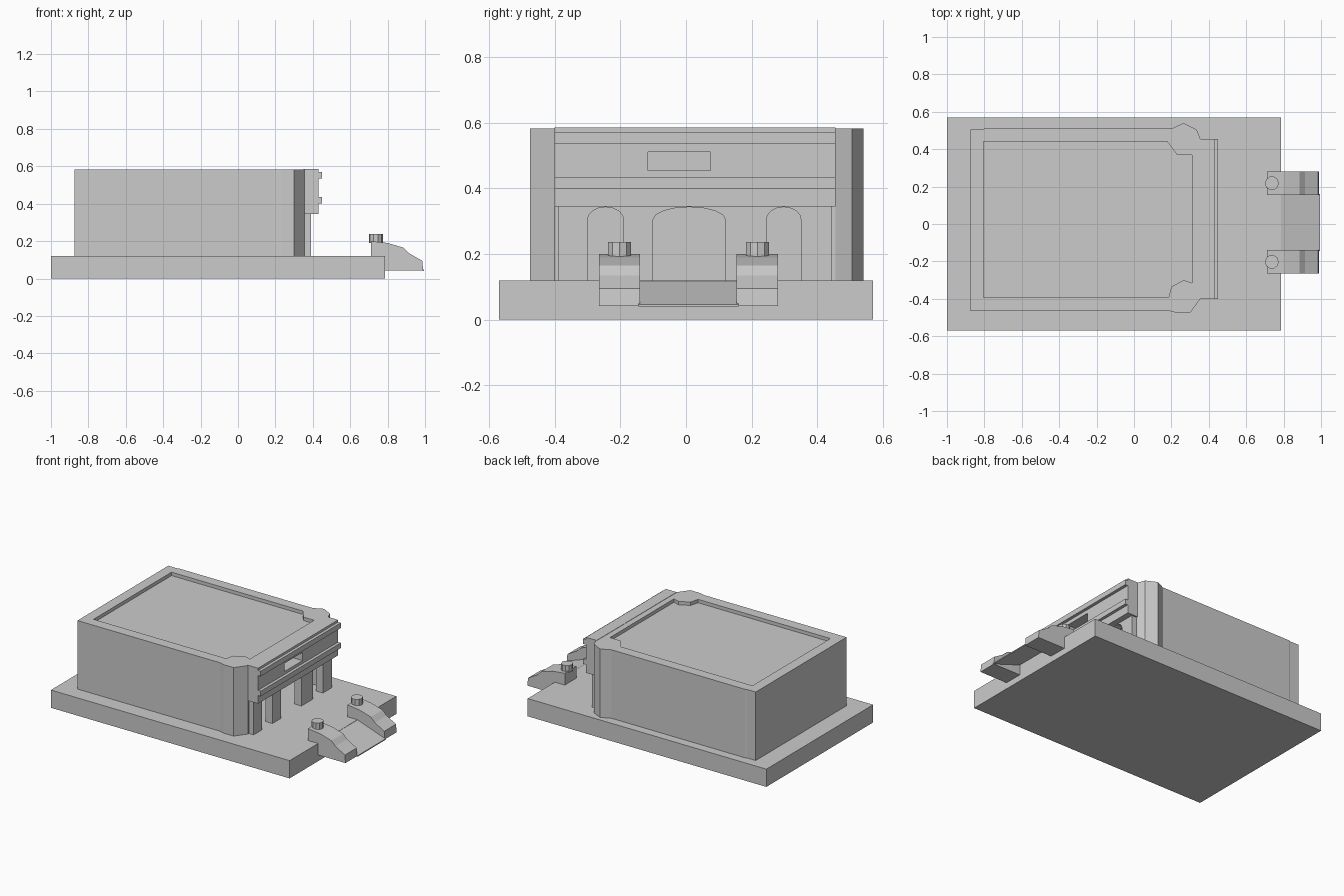
import bpy, bmesh, math

if "Cube" in bpy.data.objects:
    bpy.data.objects.remove(bpy.data.objects["Cube"])


def prism(name, pts, lo, hi, to3d):
    """Extrude a closed 2D profile between two levels."""
    bm = bmesh.new()
    a = [bm.verts.new(to3d(p, lo)) for p in pts]
    b = [bm.verts.new(to3d(p, hi)) for p in pts]
    bm.faces.new(a)
    bm.faces.new(b[::-1])
    n = len(pts)
    for i in range(n):
        j = (i + 1) % n
        bm.faces.new((a[i], b[i], b[j], a[j]))
    bmesh.ops.recalc_face_normals(bm, faces=bm.faces)
    me = bpy.data.meshes.new(name)
    bm.to_mesh(me)
    bm.free()
    ob = bpy.data.objects.new(name, me)
    bpy.context.collection.objects.link(ob)
    return ob


def plan(p, t): return (p[0], p[1], t)      # xy outline, along z
def front(p, t): return (t, p[0], p[1])     # yz outline, along x
def side(p, t): return (p[0], t, p[1])      # xz outline, along y


def box(name, x0, x1, y0, y1, z0, z1):
    return prism(name, [(x0, y0), (x1, y0), (x1, y1), (x0, y1)], z0, z1, plan)


def cut(ob, cutter):
    m = ob.modifiers.new("cut", 'BOOLEAN')
    m.operation = 'DIFFERENCE'
    m.solver = 'EXACT'
    m.object = cutter
    bpy.context.view_layer.objects.active = ob
    bpy.ops.object.modifier_apply(modifier=m.name)
    bpy.data.objects.remove(cutter)


# Plinth
box("plinth", -1, 0.785, -0.57, 0.57, 0, 0.12)

# Main hall with corner piers
hall = prism("hall", [(-0.875, -0.465), (0.19, -0.465), (0.23, -0.475), (0.30, -0.475),
                      (0.355, -0.40), (0.355, 0.455), (0.335, 0.505), (0.265, 0.54),
                      (0.20, 0.51), (-0.80, 0.51), (-0.81, 0.505), (-0.875, 0.505)],
             0.12, 0.583, plan)
# Sunken roof
cut(hall, prism("roof_cutter", [(-0.805, -0.393), (0.185, -0.393), (0.20, -0.335),
                                (0.265, -0.30), (0.31, -0.315), (0.31, 0.37),
                                (0.23, 0.37), (0.178, 0.44), (-0.805, 0.44)],
                0.56, 0.7, plan))
# Hollow interior, open behind the arches
cut(hall, box("room_cutter", -0.805, 0.5, -0.37, 0.42, 0.1, 0.35))

# Arcade wall: one profile notched by three arches
profile = [(-0.39, 0.12)]
for y0, y1 in ((-0.30, -0.19), (-0.10, 0.12), (0.245, 0.35)):
    c, r = (y0 + y1) / 2, (y1 - y0) / 2
    profile.append((y0, 0.12))
    for i in range(9):
        a = math.pi * (1 - i / 8)
        profile.append((c + r * math.cos(a), 0.305 + 0.038 * math.sin(a)))
    profile.append((y1, 0.12))
profile += [(0.445, 0.12), (0.445, 0.35), (-0.39, 0.35)]
prism("arcade", profile, 0.34, 0.39, front)

# Fascia with recessed panel and two mouldings
fascia = box("fascia", 0.35, 0.43, -0.40, 0.455, 0.345, 0.585)
cut(fascia, box("panel_cutter", 0.36, 0.5, -0.115, 0.075, 0.455, 0.51))
for name, z in (("lower_moulding", 0.40), ("upper_moulding", 0.535)):
    box(name, 0.42, 0.45, -0.40, 0.455, z, z + 0.035)

# Entrance ramp
prism("entrance_ramp", [(0.78, 0.12), (0.995, 0.047), (0.995, 0.04), (0.78, 0.112)],
      -0.145, 0.16, side)

# Flanking walls with round caps
for name, y in (("left", -0.2025), ("right", 0.2175)):
    prism(name + "_stair_wall", [(0.71, 0.11), (0.71, 0.20), (0.80, 0.19), (0.885, 0.165),
                                 (0.915, 0.135), (0.985, 0.095), (0.99, 0.042), (0.78, 0.042),
                                 (0.78, 0.11)], y - 0.063, y + 0.063, side)
    ring = [(0.737 + 0.037 * math.cos(math.tau * i / 10),
             y + 0.037 * math.sin(math.tau * i / 10)) for i in range(10)]
    prism(name + "_cap", ring, 0.19, 0.237, plan)
